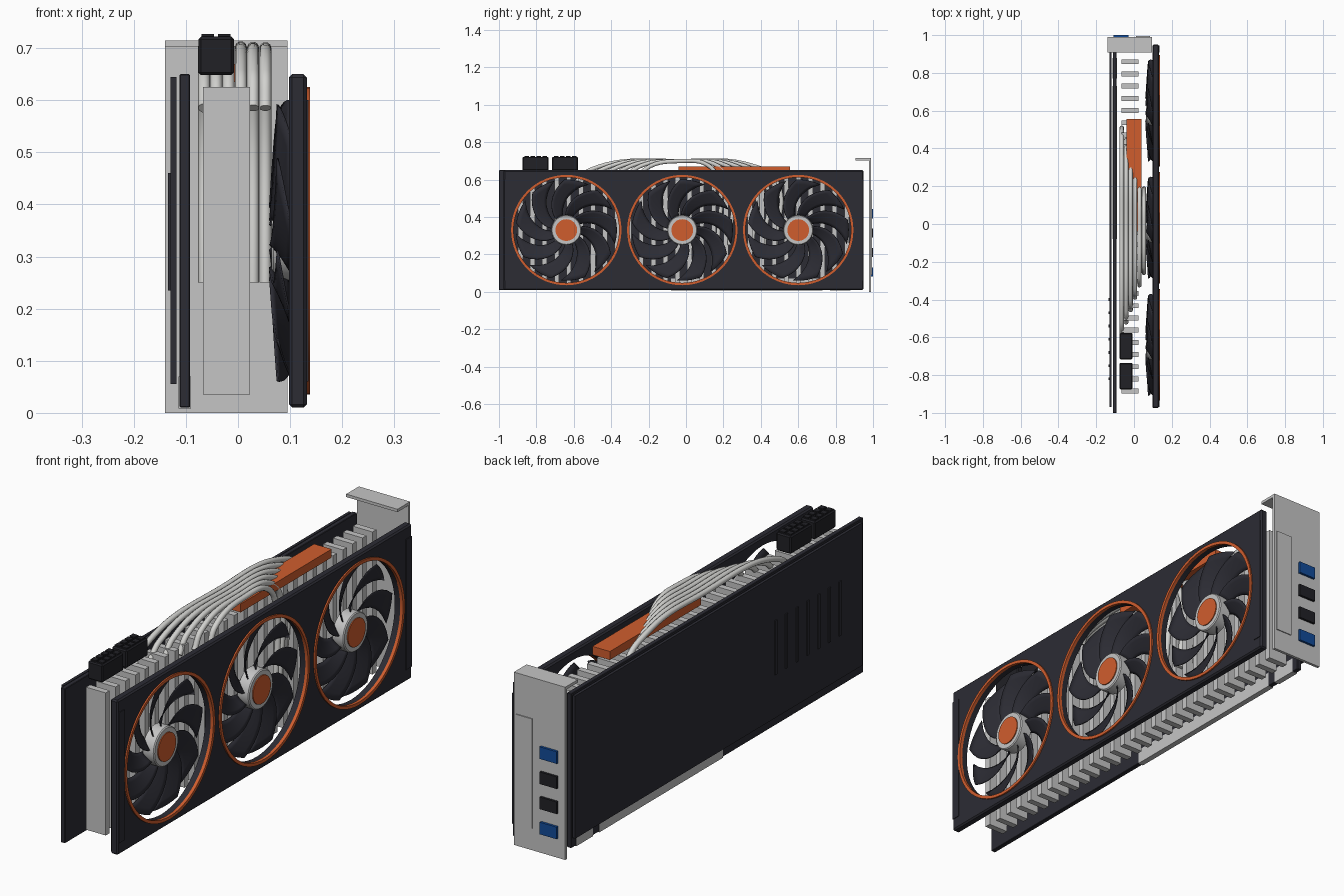
import bpy, bmesh, math
from mathutils import Vector, Matrix

old = bpy.data.objects.get("Cube")
if old:
    bpy.data.objects.remove(old)


def material(name, r, g, b):
    m = bpy.data.materials.new(name)
    m.use_nodes = True
    m.diffuse_color = (r, g, b, 1)
    m.node_tree.nodes["Principled BSDF"].inputs["Base Color"].default_value = (r, g, b, 1)
    return m


CHARCOAL = material("charcoal plastic", 0.025, 0.025, 0.034)
BLACK = material("black socket", 0.015, 0.015, 0.019)
STEEL = material("light steel", 0.56, 0.56, 0.56)
PIPE = material("pale pipe metal", 0.64, 0.64, 0.62)
ORANGE = material("orange accent", 0.63, 0.11, 0.027)
BLUE = material("blue port", 0.006, 0.07, 0.32)


def finish(name, bm, mat, smooth=False):
    bmesh.ops.recalc_face_normals(bm, faces=bm.faces[:])
    mesh = bpy.data.meshes.new(name)
    bm.to_mesh(mesh)
    bm.free()
    mesh.materials.append(mat)
    ob = bpy.data.objects.new(name, mesh)
    bpy.context.collection.objects.link(ob)
    if smooth:
        select(ob)
        bpy.ops.object.shade_smooth_by_angle(angle=math.radians(35))
    return ob


def select(ob):
    bpy.ops.object.select_all(action="DESELECT")
    ob.select_set(True)
    bpy.context.view_layer.objects.active = ob


def box(name, x, y, z, mat, bevel=0):
    """Box from (min, max) pairs along each axis."""
    bm = bmesh.new()
    size = [b - a for a, b in (x, y, z)]
    mid = [(a + b) / 2 for a, b in (x, y, z)]
    bmesh.ops.create_cube(bm, size=1, matrix=Matrix.Translation(mid) @ Matrix.Diagonal((*size, 1)))
    if bevel:
        bmesh.ops.bevel(bm, geom=bm.edges[:], offset=bevel, segments=1, affect="EDGES")
    return finish(name, bm, mat)


def lathe(name, profile, closed, y, z, mat):
    """Turn an (x, radius) profile around an axis along x."""
    bm = bmesh.new()
    verts = [bm.verts.new((px, 0, r)) for px, r in profile]
    pairs = list(zip(verts, verts[1:] + verts[:1]))
    edges = [bm.edges.new(p) for p in (pairs if closed else pairs[:-1])]
    bmesh.ops.spin(bm, geom=verts + edges, cent=(0, 0, 0), axis=(1, 0, 0),
                   angle=math.tau, steps=64, use_duplicate=False)
    bmesh.ops.remove_doubles(bm, verts=bm.verts[:], dist=0.0001)
    bmesh.ops.translate(bm, vec=(0, y, z), verts=bm.verts[:])
    return finish(name, bm, mat, True)


FAN_Z = 0.33
FAN_Y = (-0.64, -0.02, 0.60)
BLADES = 9

# Fan shroud with three round openings
shroud = box("fan_shroud", (0.098, 0.132), (-0.975, 0.95), (0.01, 0.65), CHARCOAL, 0.006)
cutters = []
for y in FAN_Y:
    cut = lathe("opening_cutter", [(0, 0), (0, 0.285), (0.2, 0.285), (0.2, 0)], False, y, FAN_Z, CHARCOAL)
    cut.hide_render = True
    cutters.append(cut)
    mod = shroud.modifiers.new("opening", "BOOLEAN")
    mod.operation = "DIFFERENCE"
    mod.solver = "EXACT"
    mod.object = cut
select(shroud)
for mod in list(shroud.modifiers):
    bpy.ops.object.modifier_apply(modifier=mod.name)
for cut in cutters:
    bpy.data.objects.remove(cut)
bpy.ops.object.shade_smooth_by_angle(angle=math.radians(30))

# Raised strips at both shroud ends
for y0 in (-0.97, 0.908):
    box("shroud_end_strip", (0.12, 0.135), (y0, y0 + 0.037), (0.06, 0.60), CHARCOAL)


def fan_blades(y):
    """Swept, pitched blades around one hub, as thin shells."""
    bm = bmesh.new()
    nr, nc = 8, 5
    for k in range(BLADES):
        grid = []
        for i in range(nr + 1):
            t = i / nr
            r = 0.07 + 0.2 * t
            row = []
            for j in range(nc + 1):
                c = j / nc - 0.5
                a = math.tau * k / BLADES + math.radians(-42 * t ** 1.3 + (30 - 2 * t) * c)
                x = 0.08 + 0.008 * t + c * (0.038 - 0.014 * t)
                row.append(bm.verts.new((x, y + r * math.cos(a), FAN_Z + r * math.sin(a))))
            grid.append(row)
        for i in range(nr):
            for j in range(nc):
                bm.faces.new((grid[i][j], grid[i + 1][j], grid[i + 1][j + 1], grid[i][j + 1]))
    ob = finish("fan_blades", bm, CHARCOAL, True)
    solid = ob.modifiers.new("thickness", "SOLIDIFY")
    solid.thickness = 0.004
    solid.offset = 0


# Fans with accent rings
for y in FAN_Y:
    lathe("accent_ring", [(0.125, 0.282), (0.138, 0.282), (0.138, 0.295), (0.125, 0.295)], True, y, FAN_Z, ORANGE)
    lathe("fan_hub", [(0.064, 0), (0.064, 0.075), (0.068, 0.08), (0.116, 0.08), (0.12, 0.076), (0.12, 0)],
          False, y, FAN_Z, STEEL)
    lathe("hub_cap", [(0.118, 0), (0.118, 0.058), (0.124, 0.058), (0.124, 0)], False, y, FAN_Z, ORANGE)
    fan_blades(y)

# Heat sink fins
for i in range(28):
    y = -0.885 + i * 0.0646
    box("heat_sink_fin", (-0.067, 0.023), (y - 0.013, y + 0.013), (0.035, 0.625), STEEL)

# Nested heat pipes arching over the fins
for i in range(6):
    x = -0.065 + i * 0.0235
    y0 = -0.58 + i * 0.066
    y1 = 0.48 - i * 0.062
    span = y1 - y0
    path = [(y0 - 0.01, 0.585), (y0 + 0.06 * span, 0.65), (y0 + 0.55 * span, 0.699),
            (y1 - 0.12 * span, 0.675), (y1, 0.6), (y1, 0.25)]
    curve = bpy.data.curves.new("heat_pipe", "CURVE")
    curve.dimensions = "3D"
    curve.bevel_depth = 0.0115
    curve.bevel_resolution = 3
    curve.use_fill_caps = True
    spline = curve.splines.new("BEZIER")
    spline.bezier_points.add(len(path) - 1)
    for p, (py, pz) in zip(spline.bezier_points, path):
        p.co = (x, py, pz)
        p.handle_left_type = p.handle_right_type = "AUTO"
    curve.materials.append(PIPE)
    pipe = bpy.data.objects.new("heat_pipe", curve)
    bpy.context.collection.objects.link(pipe)
    select(pipe)
    bpy.ops.object.convert(target="MESH")
    bpy.ops.object.shade_smooth_by_angle(angle=math.radians(40))

# Accent bar on top of the fins
box("top_accent_bar", (-0.04, 0.04), (-0.04, 0.555), (0.635, 0.67), ORANGE)

# Circuit board, edge contacts and back plate
box("circuit_board", (-0.112, -0.092), (-1.0, 0.91), (0.01, 0.65), CHARCOAL, 0.002)
for y0, y1 in ((-0.08, 0.73), (0.77, 0.88)):
    box("edge_contacts", (-0.114, -0.09), (y0, y1), (0.008, 0.07), STEEL)
box("back_plate", (-0.13, -0.118), (-0.97, 0.91), (0.055, 0.645), CHARCOAL)
for i in range(7):
    y = -0.82 + i * 0.07
    box("back_plate_rib", (-0.134, -0.129), (y - 0.007, y + 0.007), (0.235, 0.46), CHARCOAL)

# Power sockets with rows of pin housings
for y0 in (-0.875, -0.717):
    box("power_socket", (-0.076, -0.008), (y0, y0 + 0.14), (0.648, 0.722), BLACK, 0.005)
    for i in range(4):
        for x in (-0.058, -0.026):
            y = y0 + 0.0225 + i * 0.032
            box("pin_housing", (x - 0.012, x + 0.012), (y - 0.012, y + 0.012), (0.715, 0.727), BLACK)

# Mounting bracket with flange, raised panel and ports
box("bracket_plate", (-0.14, 0.095), (0.978, 0.99), (0, 0.715), STEEL)
box("bracket_flange", (-0.14, 0.095), (0.907, 0.985), (0.703, 0.715), STEEL)
box("bracket_panel", (0.01, 0.086), (0.985, 0.994), (0.09, 0.545), STEEL)
for i, mat in enumerate((BLUE, BLACK, BLACK, BLUE)):
    z = 0.106 + i * 0.104
    box("display_port", (-0.108, -0.03), (0.985, 1.0), (z - 0.025, z + 0.025), mat)
